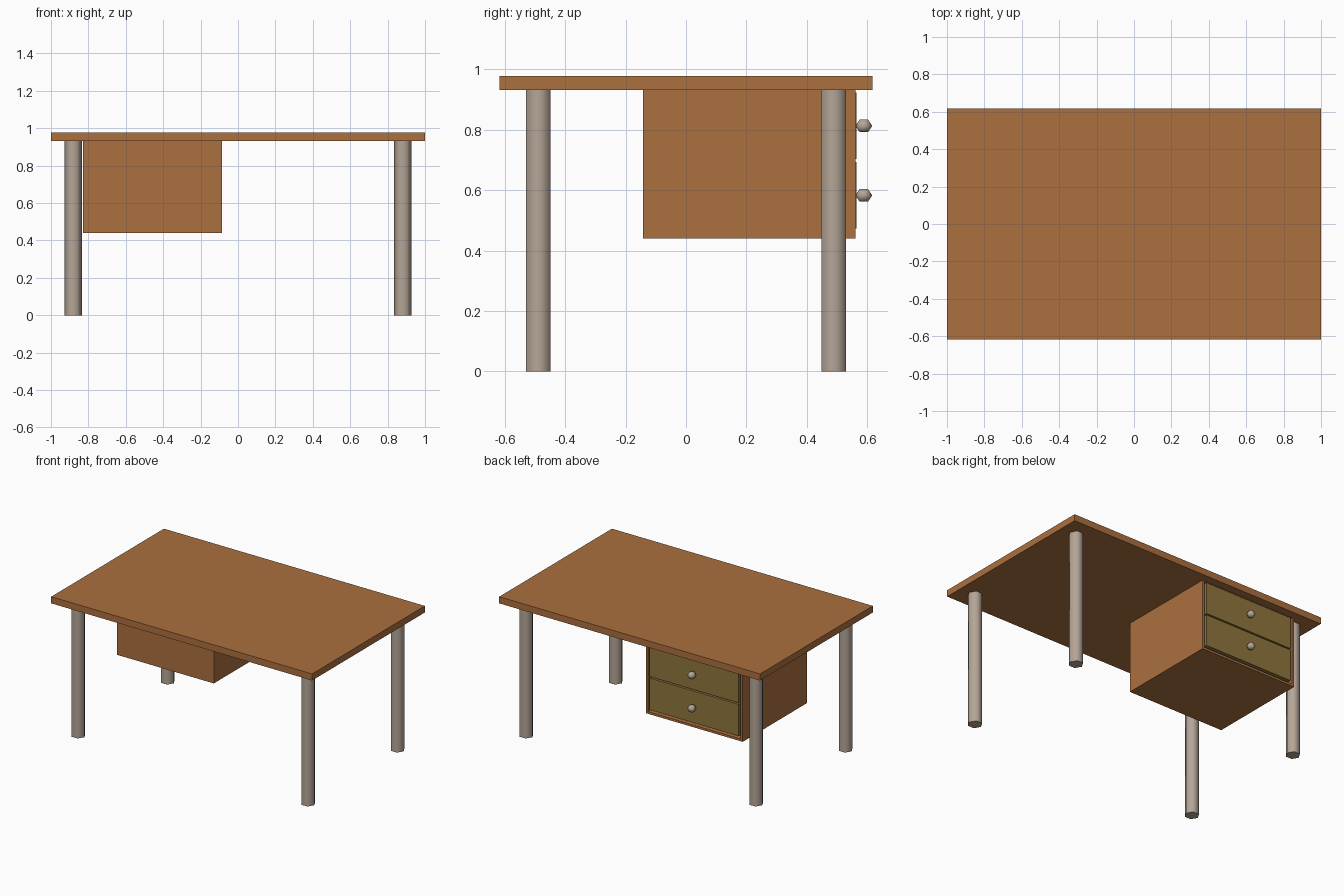
import bpy, bmesh, math
from mathutils import Matrix

if "Cube" in bpy.data.objects:
    bpy.data.objects.remove(bpy.data.objects["Cube"])


def material(name, rgb):
    m = bpy.data.materials.new(name)
    m.diffuse_color = (*rgb, 1)
    m.use_nodes = True
    m.node_tree.nodes["Principled BSDF"].inputs["Base Color"].default_value = m.diffuse_color
    return m


wood = material("brown wood", (0.41, 0.16, 0.05))
olive = material("olive drawer", (0.28, 0.18, 0.047))
metal = material("warm grey metal", (0.46, 0.38, 0.31))


def make(name, bm, mat, smooth=False):
    mesh = bpy.data.meshes.new(name)
    bm.to_mesh(mesh)
    bm.free()
    mesh.materials.append(mat)
    ob = bpy.data.objects.new(name, mesh)
    bpy.context.collection.objects.link(ob)
    if smooth:
        bpy.ops.object.select_all(action='DESELECT')
        ob.select_set(True)
        bpy.context.view_layer.objects.active = ob
        bpy.ops.object.shade_smooth_by_angle(angle=math.radians(75))
    return ob


def box_bm(x0, x1, y0, y1, z0, z1):
    bm = bmesh.new()
    centre = ((x0 + x1) / 2, (y0 + y1) / 2, (z0 + z1) / 2)
    size = (x1 - x0, y1 - y0, z1 - z0, 1)
    bmesh.ops.create_cube(bm, size=1,
                          matrix=Matrix.Translation(centre) @ Matrix.Diagonal(size))
    return bm


TOP_Z = 0.932          # underside of the table top
CX0, CX1 = -0.828, -0.086
CY0, CY1 = -0.142, 0.5615

# table top
make("table_top", box_bm(-1, 1, -0.617, 0.617, TOP_Z, 0.978), wood)

# four six-sided legs, smooth shaded
for sx, side in ((-1, "left"), (1, "right")):
    for sy, end in ((-1, "front"), (1, "back")):
        bm = bmesh.new()
        bmesh.ops.create_cone(
            bm, cap_ends=True, segments=6, radius1=0.047, radius2=0.047, depth=TOP_Z,
            matrix=Matrix.Translation((sx * 0.881, sy * 0.489, TOP_Z / 2))
            @ Matrix.Rotation(math.radians(30), 4, 'Z'))
        # put a corner on the x axis whatever the primitive's start angle
        if max(abs(v.co.x - sx * 0.881) for v in bm.verts) < 0.046:
            bmesh.ops.rotate(bm, verts=bm.verts, cent=(sx * 0.881, sy * 0.489, 0),
                             matrix=Matrix.Rotation(math.radians(30), 3, 'Z'))
        make(f"{end}_{side}_leg", bm, metal, True)

# cabinet: box with a recessed opening on the back side
bm = box_bm(CX0, CX1, CY0, CY1, 0.44, TOP_Z)
bm.normal_update()
opening = max(bm.faces, key=lambda f: f.normal.y)
bmesh.ops.inset_region(bm, faces=[opening], thickness=0.022)
inner = bmesh.ops.extrude_discrete_faces(bm, faces=[opening])["faces"]
bmesh.ops.translate(bm, verts=inner[0].verts, vec=(0, -0.04, 0))
# slim top rail
for v in bm.verts:
    if 0.90 < v.co.z < 0.92:
        v.co.z = 0.928
bmesh.ops.recalc_face_normals(bm, faces=bm.faces)
make("drawer_cabinet", bm, wood)

# drawer fronts and round knobs
mid = (CX0 + CX1) / 2
for name, z in (("lower", 0.583), ("upper", 0.813)):
    make(f"{name}_drawer",
         box_bm(CX0 + 0.03, CX1 - 0.03, CY1 - 0.04, CY1 + 0.003, z - 0.11, z + 0.11), olive)
    bm = bmesh.new()
    bmesh.ops.create_uvsphere(bm, u_segments=6, v_segments=3, radius=0.028)
    if max(abs(v.co.x) for v in bm.verts) < 0.0235:
        bmesh.ops.rotate(bm, verts=bm.verts, matrix=Matrix.Rotation(math.radians(30), 3, 'Z'))
    bmesh.ops.transform(bm, verts=bm.verts,
                        matrix=Matrix.Translation((mid, 0.589, z))
                        @ Matrix.Rotation(math.radians(-90), 4, 'X'))
    make(f"{name}_knob", bm, metal, True)
